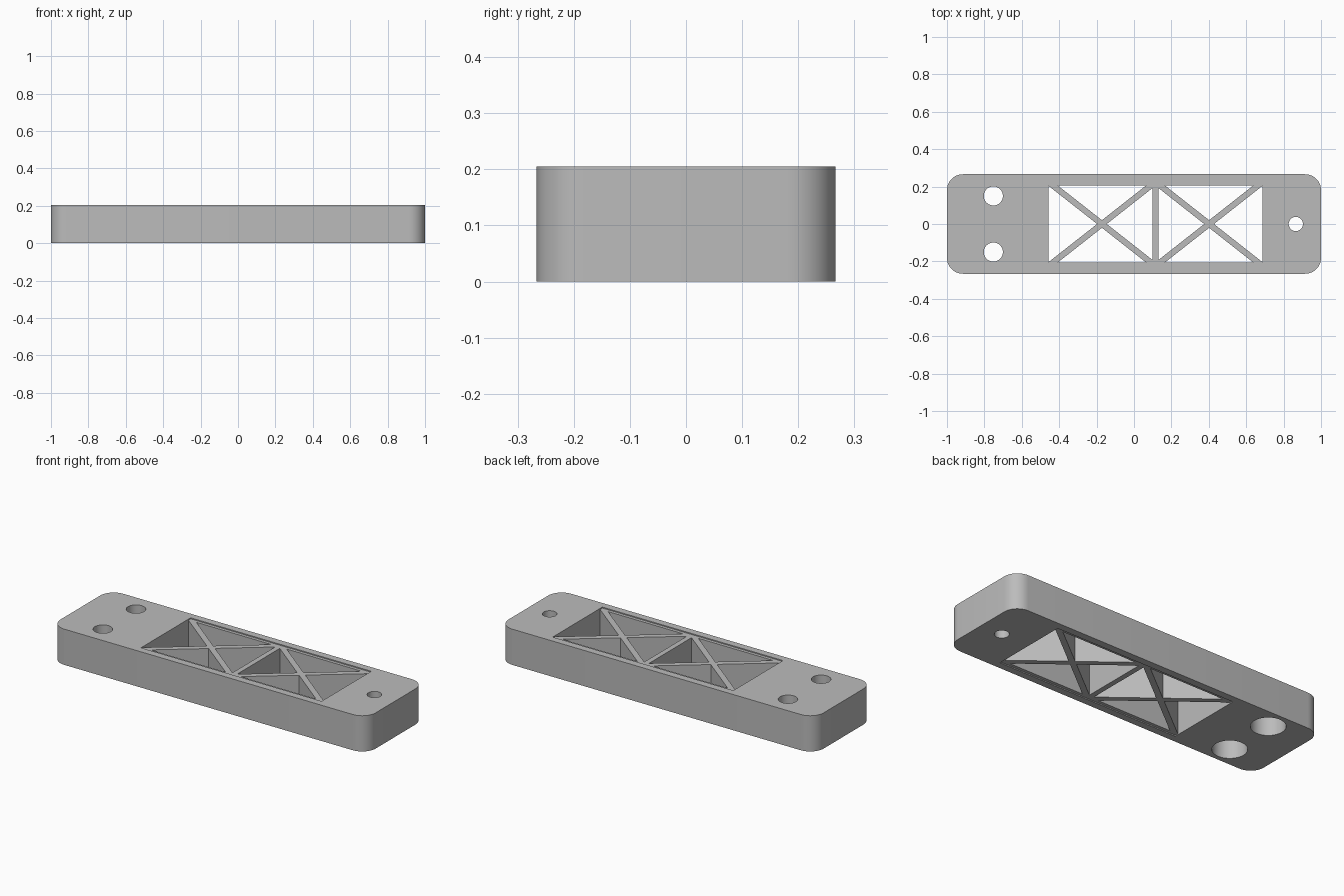
import bpy, bmesh, math
from mathutils import Vector

if "Cube" in bpy.data.objects:
    bpy.data.objects.remove(bpy.data.objects["Cube"])

H = 0.205                      # plate thickness
X0, XM, X1 = -0.458, 0.115, 0.688   # truss bay limits
YW = 0.225                     # half width of the truss window
DIAG, POST, RAIL = 0.016, 0.015, 0.018
RECESS = 0.006

grey = bpy.data.materials.new("plain grey")
grey.diffuse_color = (0.5, 0.5, 0.5, 1)
grey.use_nodes = True
grey.node_tree.nodes["Principled BSDF"].inputs["Base Color"].default_value = grey.diffuse_color


def add_prism(bm, pts, z0, z1):
    """Extrude a closed counter-clockwise outline from z0 to z1."""
    low = [bm.verts.new((p[0], p[1], z0)) for p in pts]
    top = [bm.verts.new((p[0], p[1], z1)) for p in pts]
    bm.faces.new(low[::-1])
    bm.faces.new(top)
    n = len(pts)
    for i in range(n):
        j = (i + 1) % n
        bm.faces.new((low[i], low[j], top[j], top[i]))


def circle(cx, cy, r, n=40):
    return [(cx + r * math.cos(2 * math.pi * i / n),
             cy + r * math.sin(2 * math.pi * i / n)) for i in range(n)]


def inset(pts, dists):
    """Move side i (pts[i] to pts[i+1]) of a CCW polygon inward by dists[i]."""
    n = len(pts)
    lines = []
    for i in range(n):
        a, b = Vector(pts[i]), Vector(pts[(i + 1) % n])
        d = (b - a).normalized()
        lines.append((a + Vector((-d.y, d.x)) * dists[i], d))
    out = []
    for i in range(n):
        (p, d), (q, e) = lines[i - 1], lines[i]
        t = ((q.x - p.x) * e.y - (q.y - p.y) * e.x) / (d.x * e.y - d.y * e.x)
        out.append(p + d * t)
    return out


def make(name, bm):
    bmesh.ops.recalc_face_normals(bm, faces=bm.faces)
    me = bpy.data.meshes.new(name)
    bm.to_mesh(me)
    bm.free()
    ob = bpy.data.objects.new(name, me)
    bpy.context.collection.objects.link(ob)
    return ob


# plate: rounded rectangle with chamfered top and bottom rims
bm = bmesh.new()
R, HX, HY = 0.085, 1.0, 0.266
outline = []
for cx, cy, start in ((1, 1, 0), (-1, 1, 90), (-1, -1, 180), (1, -1, 270)):
    for k in range(11):
        a = math.radians(start + 9 * k)
        outline.append((cx * (HX - R) + R * math.cos(a),
                        cy * (HY - R) + R * math.sin(a)))
add_prism(bm, outline, 0, H)
rim = [e for e in bm.edges if abs(e.verts[0].co.z - e.verts[1].co.z) < 1e-6]
bmesh.ops.bevel(bm, geom=rim, offset=0.007, segments=1, affect='EDGES')
plate = make("truss_plate", bm)
plate.data.materials.append(grey)

# shallow recess around the truss, above and below
bm = bmesh.new()
window = [(X0, -YW), (X1, -YW), (X1, YW), (X0, YW)]
add_prism(bm, window, -0.1, RECESS)
add_prism(bm, window, H - RECESS, H + 0.1)
recess = make("recess_cutter", bm)

# triangular openings and bolt holes
bm = bmesh.new()
for xa, xb, da, db in ((X0, XM, 0, POST), (XM, X1, POST, 0)):
    c = ((xa + xb) / 2, 0)
    corners = [(xa, -YW), (xb, -YW), (xb, YW), (xa, YW)]
    for i, side in enumerate((RAIL, db, RAIL, da)):
        tri = [corners[i], corners[(i + 1) % 4], c]
        add_prism(bm, inset(tri, (side, DIAG, DIAG)), -0.2, H + 0.2)
for s in (-1, 1):
    add_prism(bm, circle(-0.752, 0.15 * s, 0.051), -0.2, H + 0.2)
add_prism(bm, circle(0.865, 0, 0.038), -0.2, H + 0.2)
openings = make("opening_cutter", bm)

# counterbores under the paired holes
bm = bmesh.new()
for s in (-1, 1):
    add_prism(bm, circle(-0.752, 0.15 * s, 0.09), -0.2, 0.125)
bores = make("counterbore_cutter", bm)

bpy.context.view_layer.objects.active = plate
for cutter in (recess, openings, bores):
    cutter.hide_render = True
    mod = plate.modifiers.new(cutter.name, 'BOOLEAN')
    mod.operation = 'DIFFERENCE'
    mod.solver = 'EXACT'
    mod.object = cutter
    bpy.ops.object.modifier_apply(modifier=mod.name)
    bpy.data.objects.remove(cutter)

bpy.ops.object.select_all(action='DESELECT')
plate.select_set(True)
bpy.ops.object.shade_smooth_by_angle(angle=math.radians(30))
